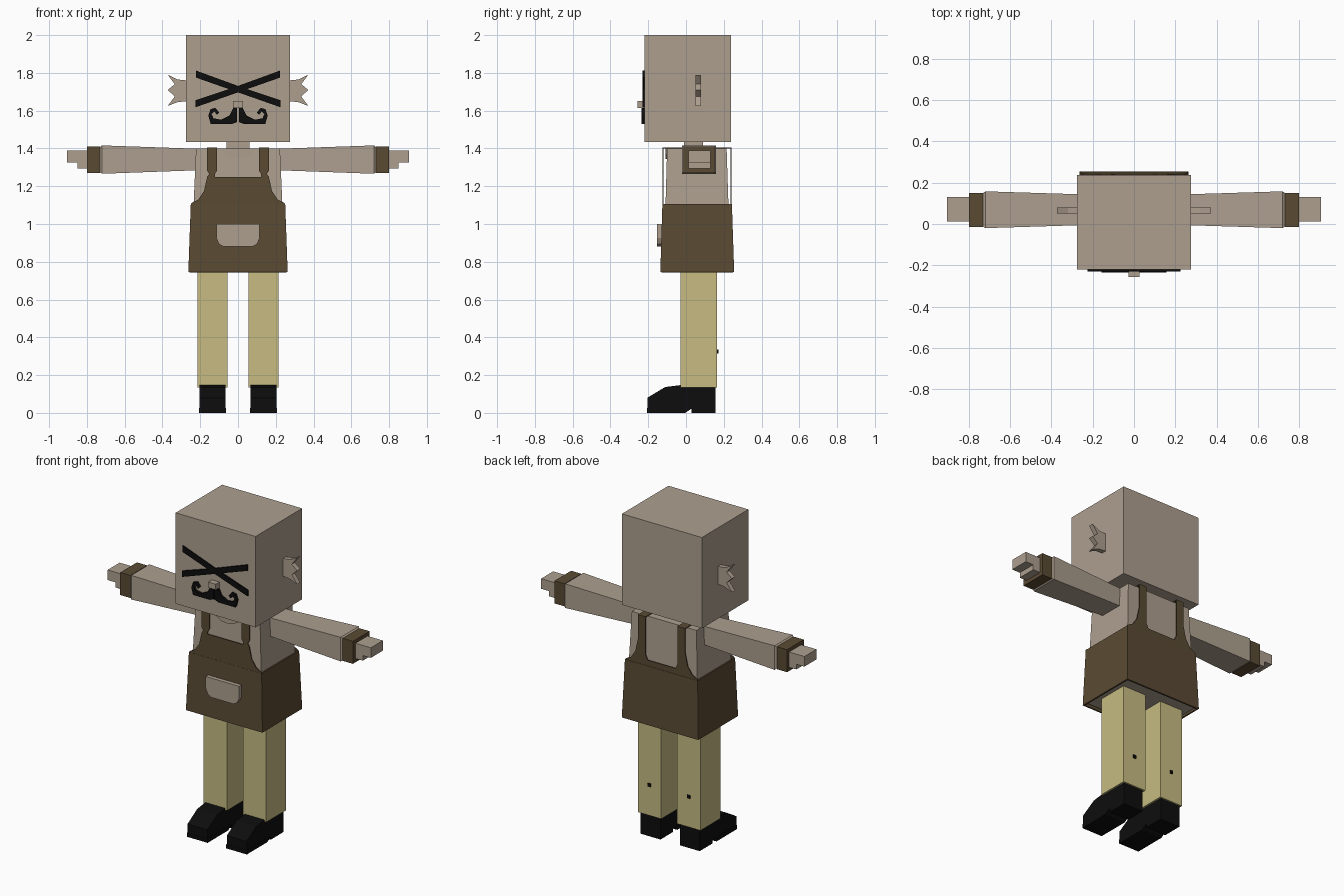
import bpy
import bmesh

old = bpy.data.objects.get("Cube")
if old:
    bpy.data.objects.remove(old)


def material(name, rgb):
    m = bpy.data.materials.new(name)
    m.use_nodes = True
    m.diffuse_color = (*rgb, 1)
    m.node_tree.nodes["Principled BSDF"].inputs["Base Color"].default_value = (*rgb, 1)
    return m


SKIN = material("warm_taupe", (0.418, 0.347, 0.274))
BROWN = material("dark_brown", (0.102, 0.069, 0.033))
KHAKI = material("khaki", (0.57, 0.50, 0.226))
BLACK = material("black", (0.004, 0.004, 0.004))
SIDES = (("left", 1), ("right", -1))


def place(axis, pos, p):
    """Point at pos on an axis, with p giving the other two coordinates in order."""
    co = list(p)
    co.insert(axis, pos)
    return co


def loft(name, axis, a, pts_a, b, pts_b, mat, side=1, caps=True):
    """Join two matching outlines at positions a and b along an axis."""
    bm = bmesh.new()
    rings = []
    for pos, pts in ((a, pts_a), (b, pts_b)):
        ring = []
        for p in pts:
            x, y, z = place(axis, pos, p)
            ring.append(bm.verts.new((x * side, y, z)))
        rings.append(ring)
    n = len(pts_a)
    for i in range(n):
        j = (i + 1) % n
        bm.faces.new((rings[0][i], rings[0][j], rings[1][j], rings[1][i]))
    if caps:
        for ring in rings:
            bm.faces.new(ring)
    bmesh.ops.recalc_face_normals(bm, faces=bm.faces)
    mesh = bpy.data.meshes.new(name)
    bm.to_mesh(mesh)
    bm.free()
    mesh.materials.append(mat)
    ob = bpy.data.objects.new(name, mesh)
    bpy.context.scene.collection.objects.link(ob)
    return ob


def rect(u0, u1, v0, v1):
    return [(u0, v0), (u1, v0), (u1, v1), (u0, v1)]


def prism(name, axis, a, b, pts, mat, side=1):
    return loft(name, axis, a, pts, b, pts, mat, side)


def box(name, x, y, z, mat, side=1):
    return prism(name, 2, z[0], z[1], rect(*x, *y), mat, side)


def symmetric(half):
    """Complete a half outline that starts and ends on the centre line."""
    return half + [(-x, z) for x, z in reversed(half) if x > 0]


# Head, neck and nose
box("head", (-0.275, 0.275), (-0.22, 0.237), (1.435, 2.0), SKIN)
box("neck", (-0.06, 0.06), (-0.01, 0.09), (1.39, 1.44), SKIN)
box("nose", (-0.026, 0.026), (-0.256, -0.22), (1.615, 1.65), SKIN)

# Crossed eye bars
for label, s in SIDES:
    bar = [(-0.222, 1.775), (0.225, 1.618), (0.225, 1.655), (0.03, 1.72), (-0.222, 1.812)]
    prism(label + "_eye_bar", 1, -0.229, -0.22, bar, BLACK, s)

# Curled moustache halves and ragged ears
curl = [(0.004, 1.625), (0.025, 1.615), (0.045, 1.575), (0.09, 1.552), (0.13, 1.56),
        (0.14, 1.583), (0.125, 1.595), (0.112, 1.578), (0.10, 1.59), (0.12, 1.615),
        (0.145, 1.608), (0.157, 1.575), (0.145, 1.53), (0.03, 1.53), (0.004, 1.54)]
ear = [(0.27, 1.76), (0.32, 1.765), (0.372, 1.79), (0.335, 1.74), (0.372, 1.71),
       (0.335, 1.675), (0.372, 1.625), (0.32, 1.645), (0.27, 1.65)]
for label, s in SIDES:
    prism(label + "_moustache", 1, -0.235, -0.22, curl, BLACK, s)
    prism(label + "_ear", 1, 0.05, 0.08, ear, SKIN, s)

# Torso and collar
loft("torso", 2, 0.757, rect(-0.25, 0.25, -0.118, 0.236),
     1.40, rect(-0.222, 0.222, -0.10, 0.215), SKIN)
collar = symmetric([(0, 1.343), (0.04, 1.349), (0.075, 1.37), (0.095, 1.4), (0, 1.4)])
prism("collar", 1, -0.108, -0.10, collar, SKIN)

# Apron skirt: an open shell
skirt = loft("apron_skirt", 2, 0.745, rect(-0.263, 0.263, -0.136, 0.255),
             1.105, rect(-0.25, 0.25, -0.125, 0.243), BROWN, caps=False)
shell = skirt.modifiers.new("thickness", "SOLIDIFY")
shell.thickness = 0.014
shell.offset = -1

# Apron bib, back panel and straps
flank = [(0, 1.1), (0.25, 1.1), (0.247, 1.11), (0.21, 1.13), (0.18, 1.175), (0.163, 1.25)]
front_strap = [(0.152, 1.265), (0.165, 1.285), (0.165, 1.406), (0.11, 1.406),
               (0.11, 1.285), (0.122, 1.265), (0.122, 1.25), (0, 1.25)]
back_strap = [(0.16, 1.406), (0.11, 1.406), (0.11, 1.17), (0.095, 1.14), (0, 1.14)]
prism("apron_bib", 1, -0.124, -0.119, symmetric(flank + front_strap), BROWN)
prism("apron_back", 1, 0.236, 0.241, symmetric(flank + back_strap), BROWN)
for label, s in SIDES:
    box(label + "_shoulder_strap", (0.11, 0.162), (-0.124, 0.241), (1.401, 1.406), BROWN, s)

# Apron pocket with rounded lower corners
pocket = symmetric([(0, 0.88), (0.075, 0.88), (0.1, 0.893), (0.115, 0.925),
                    (0.115, 1.0), (0, 1.0)])
prism("pocket", 1, -0.153, -0.125, pocket, SKIN)

for label, s in SIDES:
    # Arm flaring to the wrist, cuff and stepped hand
    wide = rect(-0.02, 0.158, 1.266, 1.416)
    loft(label + "_arm", 0, 0.2, rect(-0.004, 0.142, 1.285, 1.398), 0.72, wide, SKIN, s)
    loft(label + "_arm_end", 0, 0.72, wide, 0.733, rect(-0.01, 0.148, 1.276, 1.406), SKIN, s)
    prism(label + "_cuff", 0, 0.73, 0.80, rect(-0.014, 0.15, 1.27, 1.41), BROWN, s)
    hand = [(0.79, 1.293), (0.85, 1.293), (0.85, 1.325), (0.905, 1.325),
            (0.905, 1.388), (0.79, 1.388)]
    prism(label + "_hand", 1, 0.012, 0.13, hand, SKIN, s)

    # Trouser leg with a small dark patch behind
    box(label + "_leg", (0.055, 0.215), (-0.03, 0.165), (0.135, 0.76), KHAKI, s)
    box(label + "_leg_patch", (0.125, 0.145), (0.165, 0.171), (0.315, 0.335), BLACK, s)

    # Boot with heel notch, and a slightly wider sole
    boot = [(-0.205, 0.01), (-0.205, 0.08), (-0.11, 0.137), (-0.02, 0.148), (0.155, 0.148),
            (0.155, 0), (0.03, 0), (0.03, 0.022), (0, 0.01)]
    prism(label + "_boot", 0, 0.067, 0.203, boot, BLACK, s)
    sole = [(-0.207, 0), (-0.207, 0.025), (-0.01, 0.025), (0.025, 0.02), (-0.005, 0)]
    prism(label + "_sole", 0, 0.064, 0.206, sole, BLACK, s)
